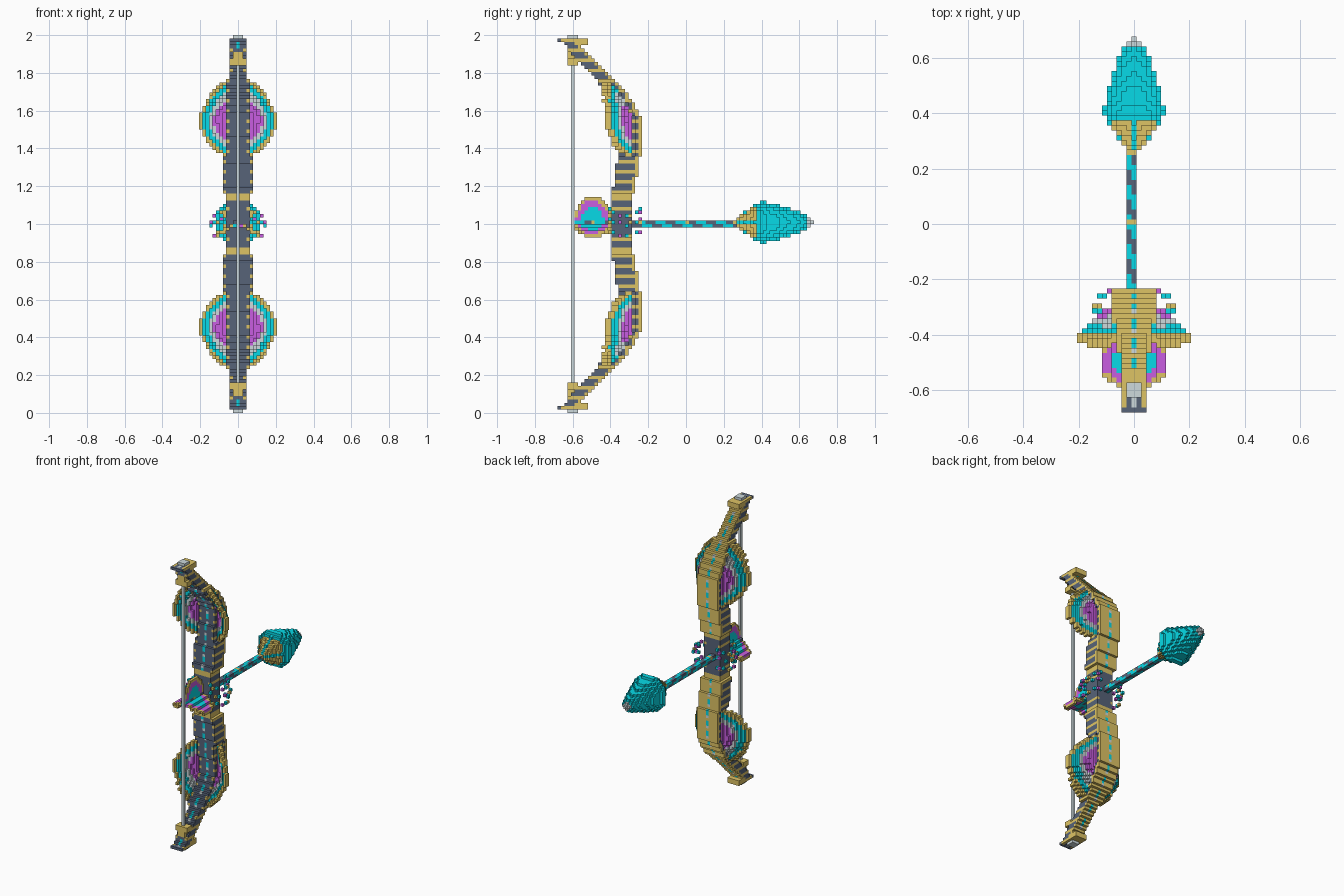
import bpy, bmesh
from math import sqrt, sin, cos, radians, floor
from mathutils import Vector

cube = bpy.data.objects.get("Cube")
if cube:
    bpy.data.objects.remove(cube)

V = 2 / 112          # edge of one block
Y0 = -0.68           # front end of the block grid
COLOURS = {"gold": (0.73, 0.55, 0.13), "dark_slate": (0.095, 0.125, 0.19),
           "teal": (0.002, 0.70, 0.80), "pale_grey": (0.61, 0.70, 0.72),
           "purple": (0.58, 0.11, 0.75)}
GOLD, DARK, TEAL, GREY, PURPLE = range(5)
mats = []
for name, rgb in COLOURS.items():
    m = bpy.data.materials.new(name)
    m.use_nodes = True
    m.diffuse_color = (*rgb, 1)
    m.node_tree.nodes["Principled BSDF"].inputs["Base Color"].default_value = (*rgb, 1)
    mats.append(m)


def cell(x, y, z):
    return floor(x / V + 0.5), floor((y - Y0) / V), floor(z / V)


def centre(c):
    return Vector((c[0] * V, Y0 + (c[1] + 0.5) * V, (c[2] + 0.5) * V))


def box(cells, lo, hi, colour):
    """Fill every block whose centre lies between two corners."""
    a, b = cell(*lo), cell(*hi)
    for i in range(a[0], b[0] + 1):
        for j in range(a[1], b[1] + 1):
            for k in range(a[2], b[2] + 1):
                p = centre((i, j, k))
                if all(lo[n] <= p[n] <= hi[n] for n in range(3)):
                    cells[i, j, k] = colour


def build(name, cells):
    """Turn blocks into a mesh of their exposed faces."""
    bm = bmesh.new()
    verts = {}

    def vert(key):
        if key not in verts:
            i, j, k = key
            verts[key] = bm.verts.new(((i - 0.5) * V, Y0 + j * V, k * V))
        return verts[key]

    for c, colour in cells.items():
        for axis in range(3):
            u, w = (axis + 1) % 3, (axis + 2) % 3
            for side in (0, 1):
                near = list(c)
                near[axis] += 2 * side - 1
                if tuple(near) in cells:
                    continue
                loop = []
                for du, dw in ((0, 0), (1, 0), (1, 1), (0, 1)):
                    key = list(c)
                    key[axis] += side
                    key[u] += du
                    key[w] += dw
                    loop.append(vert(tuple(key)))
                face = bm.faces.new(loop if side else loop[::-1])
                face.material_index = colour
    mesh = bpy.data.meshes.new(name)
    bm.to_mesh(mesh)
    bm.free()
    for m in mats:
        mesh.materials.append(m)
    bpy.context.collection.objects.link(bpy.data.objects.new(name, mesh))


# Bow profile: height from the grip, front y, back y
PROFILE = [(0, -.40, -.28), (.12, -.40, -.28), (.22, -.38, -.265), (.38, -.36, -.24),
           (.56, -.34, -.24), (.62, -.36, -.265), (.7, -.42, -.32), (.8, -.51, -.42),
           (.88, -.585, -.5), (.95, -.645, -.565), (1, -.68, -.6)]


def limb_y(h):
    for (a, f0, b0), (b, f1, b1) in zip(PROFILE, PROFILE[1:]):
        if h <= b:
            t = (h - a) / (b - a)
            return f0 + t * (f1 - f0), b0 + t * (b1 - b0)


def limb(s):
    """Striped limb: dark front, gold back, dashed centre line."""
    cells = {}
    for n in range(9, 55):
        k = 56 + n if s > 0 else 55 - n
        h = (n + 0.5) * V
        front, back = limb_y(h)
        j0, j1 = round((front - Y0) / V), round((back - Y0) / V)
        stripe = GOLD if n % 3 == 0 else DARK
        for j in range(j0, j1):
            rear = j >= j1 - 2
            half = 4 if h < .36 or (rear and h < .72) else 3 if h < .77 else 2
            for i in range(-half, half + 1):
                colour = stripe if abs(i) == half else DARK
                if rear and (j == j1 - 1 or abs(i) < half):
                    colour = GOLD
                if i == 0 and n % 4 < 3:
                    colour = TEAL if n % 4 < 2 else GREY
                cells[i, j, k] = colour
    return cells


def fin(s, side):
    """Curved fin with coloured rings, swept forward from the limb."""
    cells = {}
    for i in range(3, 12):
        for n in range(18, 46):
            x, h = i * V, (n + 0.5) * V
            rise = (h - .54) / (.235 if h > .54 else .2)
            d = (((x - .03) / .18) ** 1.5 + abs(rise) ** 1.5) ** (2 / 3)
            if d > 1:
                continue
            colour = PURPLE if d < .57 else GREY if d < .72 else TEAL if d < .89 else GOLD
            y = sum(limb_y(h)) / 2 - .85 * max(0, x - .07)
            j = floor((y - Y0) / V)
            k = 56 + n if s > 0 else 55 - n
            for dj in (-1, 0):
                cells[i * side, j + dj, k] = colour
    return cells


for s, word in ((1, "upper"), (-1, "lower")):
    build(word + "_limb", limb(s))
    for side, hand in ((1, "left"), (-1, "right")):
        build(f"{word}_{hand}_fin", fin(s, side))

    # Limb end: dark tip, gold nock, pale cap and the block that holds the string
    nock = {}
    for hw, ya, yb, ha, hb, colour in ((.045, -.68, -.60, .962, .985, DARK),
                                       (.045, -.60, -.52, .945, .983, GOLD),
                                       (.03, -.63, -.57, .98, 1, GREY),
                                       (.036, -.635, -.57, .84, .88, GOLD),
                                       (.027, -.62, -.55, .875, .905, GOLD)):
        za, zb = (1 + ha, 1 + hb) if s > 0 else (1 - hb, 1 - ha)
        box(nock, (-hw, ya, za), (hw, yb, zb), colour)
    build(word + "_nock", nock)

# Grip with gold bands
grip = {}
box(grip, (-.063, -.40, .84), (.063, -.28, 1.16), DARK)
for c in grip:
    h = abs(centre(c).z - 1)
    if h > .12 or (.07 < h < .09 and abs(c[0]) == 3):
        grip[c] = GOLD
build("grip", grip)

# Bowstring
string = {}
box(string, (-.005, -.608, .14), (.005, -.588, 1.86), GREY)
build("bowstring", string)

# Arrow shaft with spiral checks
shaft = {}
box(shaft, (-.02, -.585, .982), (.005, .28, 1.018), DARK)
for i, j, k in shaft:
    if ((j + 2 * (i + k)) // 3) % 2:
        shaft[i, j, k] = TEAL
    if j % 14 == 10 and k == 56:
        shaft[i, j, k] = GOLD
build("arrow_shaft", shaft)

# Arrow head: round layers following a half-width outline
OUTLINE = [(.27, .03), (.36, .085), (.375, .10), (.40, .122), (.415, .122), (.425, .108),
           (.47, .10), (.52, .08), (.57, .064), (.62, .046), (.645, .028), (.68, .009)]
head = {}
for j in range(floor((.272 - Y0) / V), 76):
    y = Y0 + (j + 0.5) * V
    for (a, r0), (b, r1) in zip(OUTLINE, OUTLINE[1:]):
        if a <= y <= b:
            r = r0 + (r1 - r0) * (y - a) / (b - a)
            break
    reach = floor(r / V + 0.5)
    for i in range(-reach, reach + 1):
        for dk in range(-reach, reach + 1):
            if sqrt(i * i + dk * dk) * V <= max(r, V * 0.5):
                band = i == 0 or dk == 0
                colour = GREY if y > .645 else TEAL if y > .365 or band else GOLD
                head[i, j, 56 + dk] = colour
build("arrow_head", head)

# Three fletching vanes: one upright, two sloping down
for name, angle in (("top", 90), ("left", -30), ("right", 210)):
    vane = {}
    for step in range(1, 17):
        r = step * V / 2
        for j in range(5, 17):
            y = Y0 + (j + 0.5) * V
            d = sqrt((r / .142) ** 2 + ((y + .495) / .1) ** 2)
            if d <= 1:
                c = cell(r * cos(radians(angle)), y, 1.005 + r * sin(radians(angle)))
                vane[c] = TEAL if d < .64 else PURPLE if d < .89 else GOLD
    build(name + "_fletching", vane)

# Curling tendrils of single blocks beside the grip
for side, hand in ((1, "left"), (-1, "right")):
    curl = {}
    for z, reach in ((1.06, .06), (1.01, .08), (.95, .06)):
        for step in range(9):
            a = radians(step * 22)
            c = cell(side * (.065 + reach * sin(a)), -.325 + .08 * cos(a), z + .012 * cos(2 * a))
            curl[c] = (TEAL, PURPLE, TEAL, GOLD)[step % 4]
    build(hand + "_tendrils", curl)
